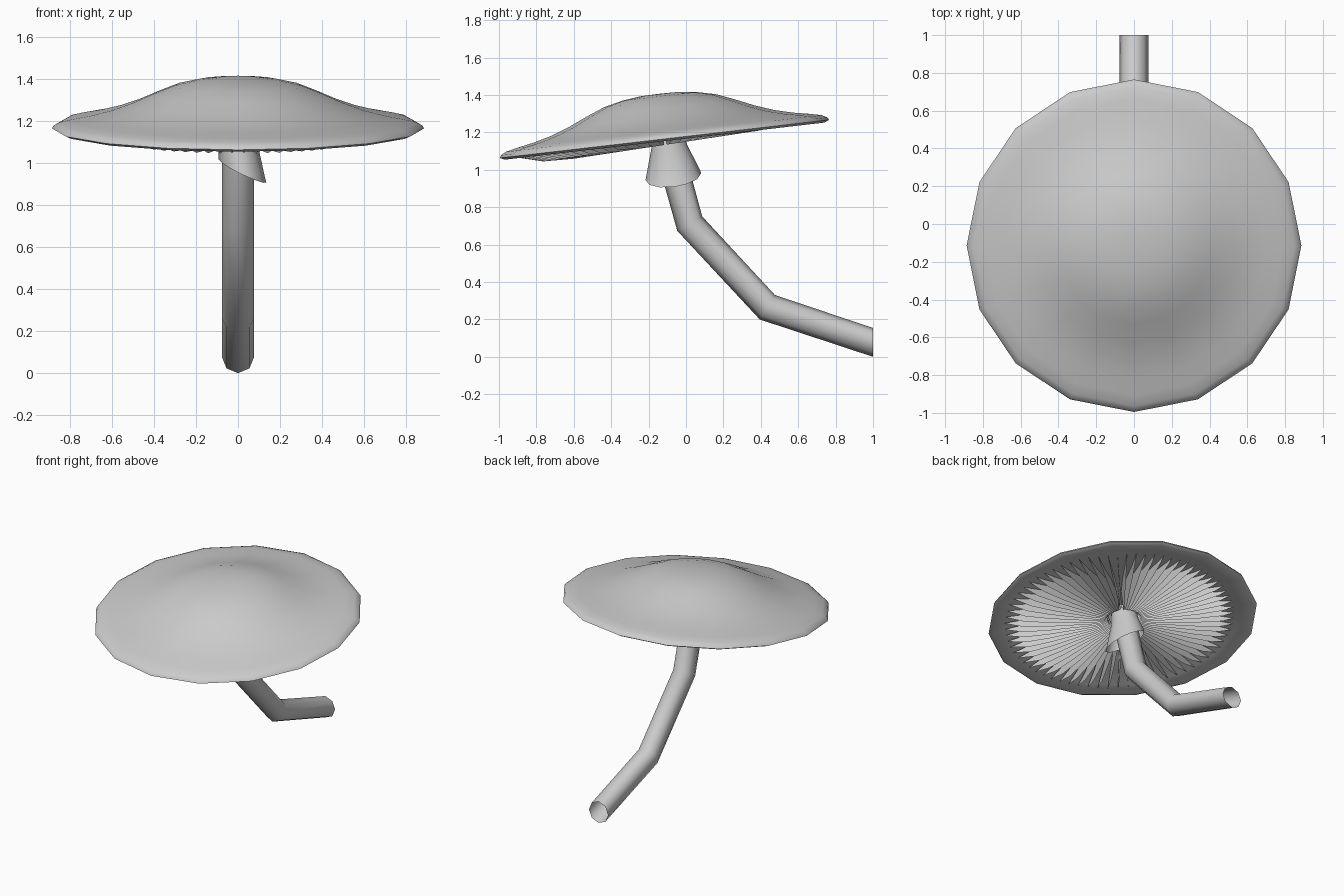
import bpy, bmesh, math
from mathutils import Vector, Matrix

if "Cube" in bpy.data.objects:
    bpy.data.objects.remove(bpy.data.objects["Cube"])

TILT = math.atan(0.116)
CENTRE = Vector((0, -0.115, 1.165))


def make(name, bm, angle=50, fix=True):
    if fix:
        bmesh.ops.recalc_face_normals(bm, faces=bm.faces)
    me = bpy.data.meshes.new(name)
    bm.to_mesh(me)
    bm.free()
    ob = bpy.data.objects.new(name, me)
    bpy.context.collection.objects.link(ob)
    bpy.context.view_layer.objects.active = ob
    ob.select_set(True)
    bpy.ops.object.shade_smooth_by_angle(angle=math.radians(angle))
    ob.select_set(False)
    return ob


def bridge(bm, a, b):
    n = len(a)
    for i in range(n):
        j = (i + 1) % n
        bm.faces.new((a[i], a[j], b[j], b[i]))


def place(ob, tilt):
    ob.matrix_world = Matrix.Translation(CENTRE) @ Matrix.Rotation(tilt, 4, 'X')


# Cap: lathed 16-sided shell, domed above and hollow below
profile = [(0.1, 0.241), (0.2, 0.229), (0.3, 0.206), (0.4, 0.166), (0.5, 0.122),
           (0.6, 0.086), (0.7, 0.06), (0.79, 0.043), (0.85, 0.029), (0.878, 0.014),
           (0.886, 0.0), (0.86, -0.012), (0.78, 0.012), (0.65, 0.032),
           (0.5, 0.065), (0.3, 0.125), (0.1, 0.15)]
bm = bmesh.new()
rings = [[bm.verts.new((r * math.cos(math.tau * i / 16), r * math.sin(math.tau * i / 16), h))
          for i in range(16)] for r, h in profile]
for a, b in zip(rings, rings[1:]):
    bridge(bm, a, b)
for ring, h in ((rings[0], 0.243), (rings[-1], 0.15)):
    tip = bm.verts.new((0, 0, h))
    for i in range(16):
        bm.faces.new((ring[i], ring[(i + 1) % 16], tip))
place(make("cap", bm), TILT)

# Gills: thin radial blades under the cap
blade = [(0.1, 0.0), (0.13, -0.025), (0.2, -0.032), (0.5, -0.032), (0.66, -0.022),
         (0.78, 0.015), (0.65, 0.036), (0.5, 0.066), (0.3, 0.12), (0.1, 0.14)]
bm = bmesh.new()
COUNT = 72
for i in range(COUNT):
    t = math.tau * (i + 0.5) / COUNT
    bm.faces.new([bm.verts.new((r * math.cos(t), r * math.sin(t), h)) for r, h in blade])
place(make("gills", bm, 30, fix=False), TILT + 0.035)

# Stem: bent eight-sided tube, open at the root end; (y, z, ring lean)
path = [(1.0, 0.077, math.pi / 2), (0.435, 0.265, math.atan2(0.13, 0.08)),
        (0.02, 0.712, math.atan2(0.075, 0.13)), (-0.12, 1.22, 0.2)]
bm = bmesh.new()
R = 0.077
rings = []
for y, z, lean in path:
    axis = Vector((0, math.cos(lean), math.sin(lean)))
    rings.append([bm.verts.new(Vector((0, y, z)) + R * math.sin(k * math.tau / 8) * Vector((1, 0, 0))
                               + R * math.cos(k * math.tau / 8) * axis) for k in range(8)])
for a, b in zip(rings, rings[1:]):
    bridge(bm, a, b)
make("stem", bm, 60)

# Collar: lopsided flared skirt hanging round the stem top
# (centre, x radius, y radius, slope along x, slope along y)
skirt = [((0, -0.1, 1.19), 0.085, 0.085, 0, 0.116),
         ((0.0, -0.09, 1.125), 0.088, 0.095, -0.1, 0.116),
         ((0.018, -0.068, 0.975), 0.112, 0.146, -0.45, 0.12),
         ((0.022, -0.068, 0.962), 0.113, 0.148, -0.48, 0.12)]
bm = bmesh.new()
rings = []
for (cx, cy, cz), rx, ry, sx, sy in skirt:
    ring = []
    for k in range(12):
        dx, dy = rx * math.cos(k * math.tau / 12), ry * math.sin(k * math.tau / 12)
        ring.append(bm.verts.new((cx + dx, cy + dy, cz + sx * dx + sy * dy)))
    rings.append(ring)
for a, b in zip(rings, rings[1:]):
    bridge(bm, a, b)
make("collar", bm, 60)
